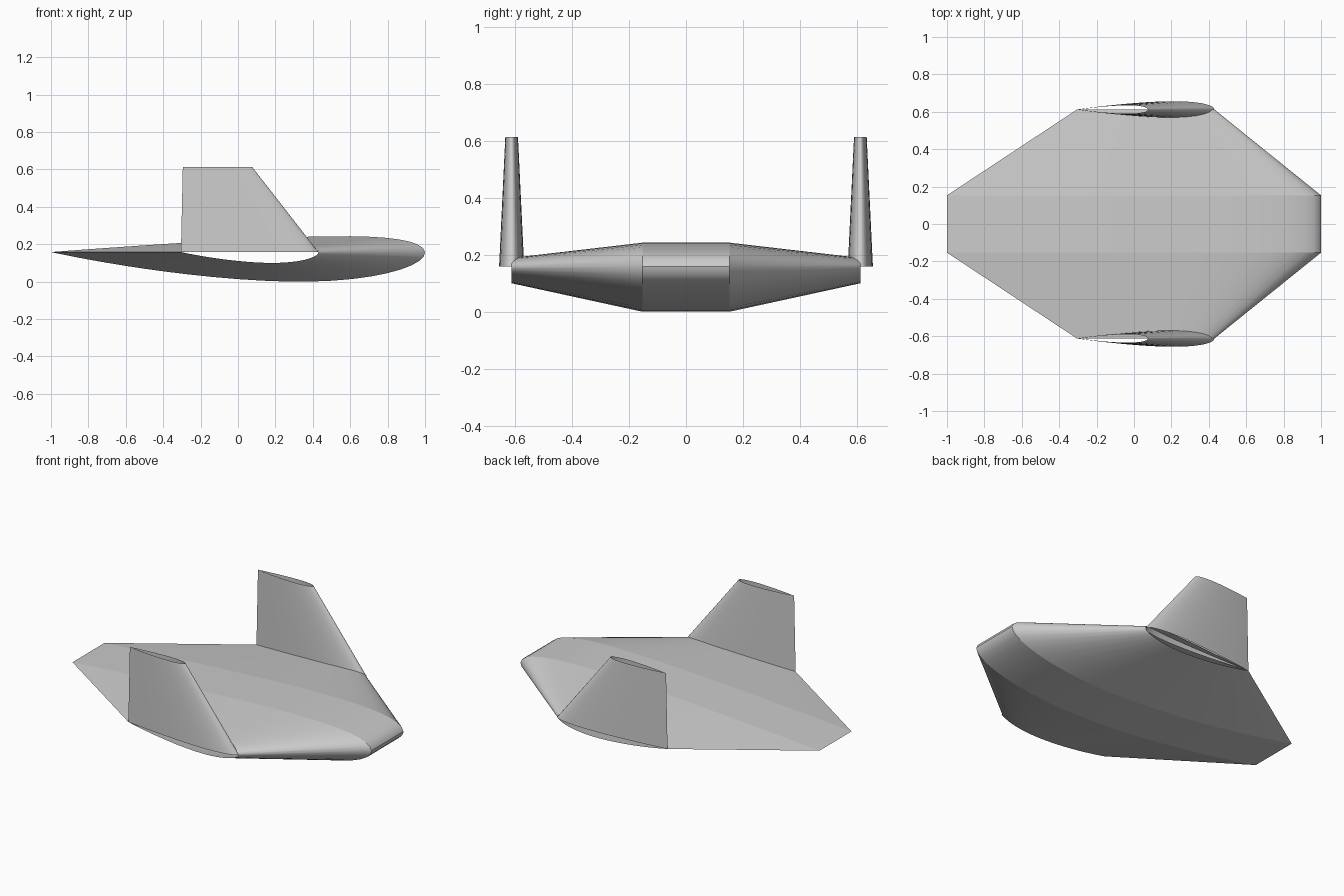
import bpy
import bmesh
import math

cube = bpy.data.objects.get("Cube")
if cube:
    bpy.data.objects.remove(cube, do_unlink=True)

grey = bpy.data.materials.new("plain grey")
grey.use_nodes = True
COLOUR = (0.6, 0.6, 0.6, 1)
grey.diffuse_color = COLOUR
grey.node_tree.nodes["Principled BSDF"].inputs["Base Color"].default_value = COLOUR

STEPS = 24
CHORD_Z = 0.158
TIP_Y = 0.612
THICKNESS = 0.12


def airfoil(camber):
    """Unit wing section as (distance from nose, height), tail to nose to tail."""
    def point(t, side):
        half = 5 * THICKNESS * (0.2969 * math.sqrt(t) - 0.126 * t - 0.3516 * t**2
                                + 0.2843 * t**3 - 0.1036 * t**4)
        p = 0.4
        q = p if t < p else 1 - p
        mean = camber / q**2 * ((1 - 2 * p if t >= p else 0) + 2 * p * t - t * t)
        slope = math.atan(2 * camber / q**2 * (p - t))
        return (t - side * half * math.sin(slope), mean + side * half * math.cos(slope))

    ts = [(1 - math.cos(math.pi * i / STEPS)) / 2 for i in range(STEPS + 1)]
    return [point(t, 1) for t in reversed(ts)] + [point(t, -1) for t in ts[1:]]


def loft(name, sections):
    """Open-ended skin; each panel has its own edge so the breaks stay crisp."""
    bm = bmesh.new()
    for first, second in zip(sections, sections[1:]):
        a = [bm.verts.new(p) for p in first[:-1]]
        b = [bm.verts.new(p) for p in second[:-1]]
        for i in range(len(a)):
            j = (i + 1) % len(a)
            bm.faces.new((a[i], a[j], b[j], b[i]))
    mesh = bpy.data.meshes.new(name)
    bm.to_mesh(mesh)
    bm.free()
    mesh.materials.append(grey)
    obj = bpy.data.objects.new(name, mesh)
    bpy.context.collection.objects.link(obj)
    bpy.ops.object.select_all(action="DESELECT")
    obj.select_set(True)
    bpy.context.view_layer.objects.active = obj
    bpy.ops.object.shade_smooth_by_angle(angle=math.radians(35))


# Lifting body: belly-cambered sections, flat centre and tapered sides
def body_section(y, nose, tail):
    chord = nose - tail
    return [(nose - chord * t, y, CHORD_Z - chord * h) for t, h in airfoil(0.02)]


loft("lifting_body", [body_section(-TIP_Y, 0.43, -0.305), body_section(-0.153, 1, -1),
                      body_section(0.153, 1, -1), body_section(TIP_Y, 0.43, -0.305)])


# Upright fins: symmetric sections on each body tip
def fin_section(y, z, nose, tail):
    chord = nose - tail
    return [(nose - chord * t, y + chord * h, z) for t, h in airfoil(0)]


for name, side in (("left_side_fin", 1), ("right_side_fin", -1)):
    loft(name, [fin_section(side * TIP_Y, CHORD_Z, 0.43, -0.305),
                fin_section(side * TIP_Y, 0.614, 0.075, -0.295)])

# Turn every skin outward
for name, flip in (("lifting_body", True), ("left_side_fin", False), ("right_side_fin", False)):
    mesh = bpy.data.objects[name].data
    bm = bmesh.new()
    bm.from_mesh(mesh)
    top = max(bm.faces, key=lambda f: f.calc_center_median().z if flip
              else f.calc_center_median().y)
    outward = top.normal.z if flip else top.normal.y
    if outward < 0:
        bmesh.ops.reverse_faces(bm, faces=bm.faces[:])
    bm.to_mesh(mesh)
    bm.free()
